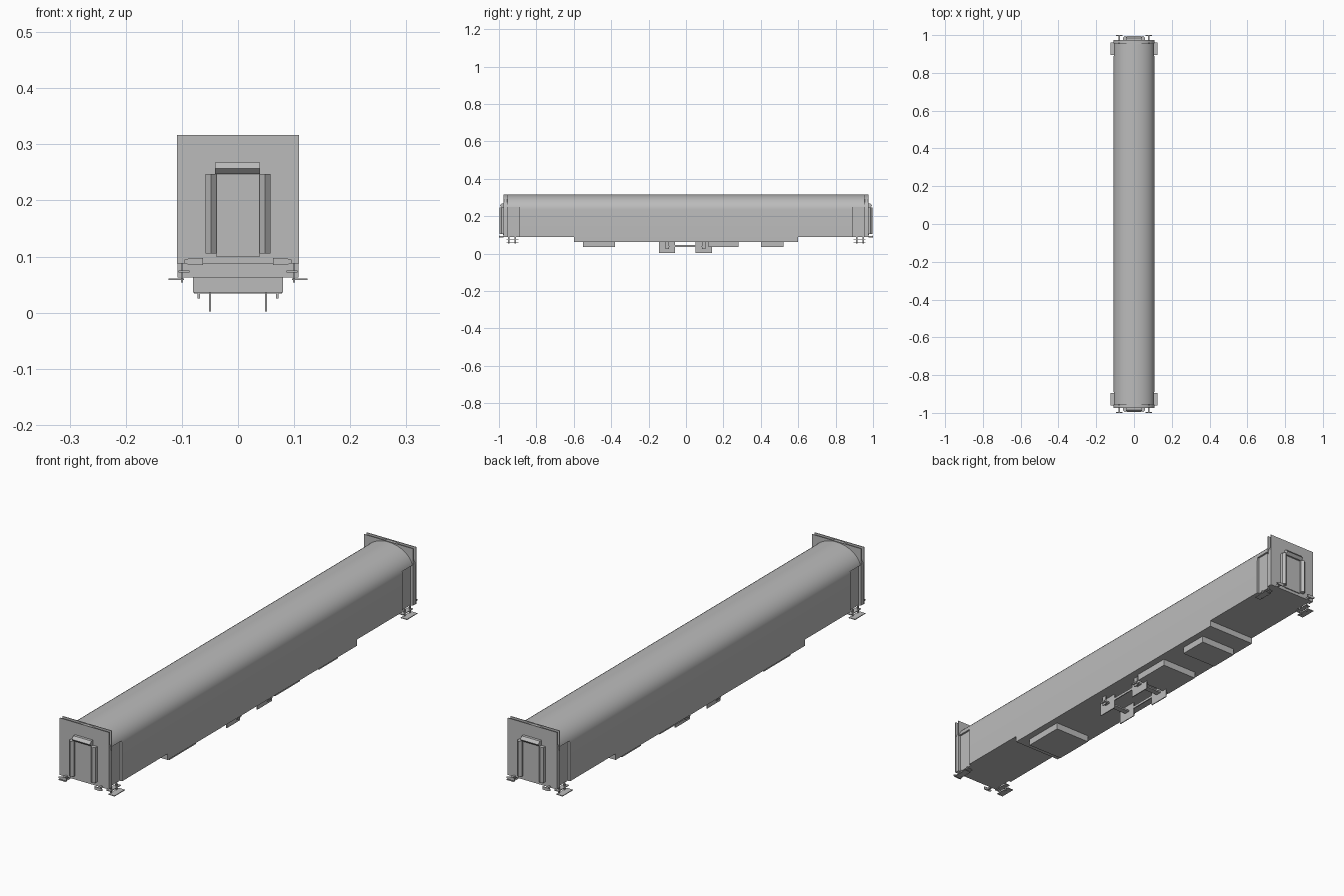
import bpy, bmesh, math

if "Cube" in bpy.data.objects:
    bpy.data.objects.remove(bpy.data.objects["Cube"], do_unlink=True)

grey = bpy.data.materials.new("plain grey")
grey.use_nodes = True
grey.diffuse_color = (0.5, 0.5, 0.5, 1)
grey.node_tree.nodes["Principled BSDF"].inputs["Base Color"].default_value = (0.5, 0.5, 0.5, 1)


def finish(name, bm):
    bmesh.ops.recalc_face_normals(bm, faces=bm.faces)
    me = bpy.data.meshes.new(name)
    bm.to_mesh(me)
    bm.free()
    me.materials.append(grey)
    ob = bpy.data.objects.new(name, me)
    bpy.context.collection.objects.link(ob)
    return ob


def box(name, x0, x1, y0, y1, z0, z1):
    bm = bmesh.new()
    bmesh.ops.create_cube(bm, size=1)
    for v in bm.verts:
        v.co = ((x0 + x1) / 2 + v.co.x * (x1 - x0),
                (y0 + y1) / 2 + v.co.y * (y1 - y0),
                (z0 + z1) / 2 + v.co.z * (z1 - z0))
    return finish(name, bm)


def prism(name, points, depth):
    """Extrude a closed outline of 3D points along a vector."""
    bm = bmesh.new()
    face = bm.faces.new([bm.verts.new(p) for p in points])
    out = bmesh.ops.extrude_face_region(bm, geom=[face])
    moved = [g for g in out["geom"] if isinstance(g, bmesh.types.BMVert)]
    bmesh.ops.translate(bm, verts=moved, vec=depth)
    return finish(name, bm)


W, FLOOR, EAVES, TOP = 0.108, 0.088, 0.235, 0.315
BODY, PLATE = 0.972, 0.975

# Body shell with an arched roof
arc = [math.pi * i / 24 for i in range(25)]
outline = [(W * math.cos(a), -BODY, EAVES + (TOP - EAVES) * math.sin(a)) for a in arc]
outline = [(W, -BODY, FLOOR)] + outline + [(-W, -BODY, FLOOR)]
body = prism("coach_body", outline, (0, 2 * BODY, 0))

# Recessed corner doorways
for sx in (-1, 1):
    for sy in (-1, 1):
        xs, ys = sorted((sx * 0.098, sx * 0.13)), sorted((sy * 0.89, sy * 0.958))
        cutter = box("doorway_cutter", *xs, *ys, FLOOR - 0.01, 0.25)
        cutter.hide_render = True
        cutter.hide_viewport = True
        mod = body.modifiers.new("doorway", "BOOLEAN")
        mod.operation, mod.solver, mod.object = "DIFFERENCE", "EXACT", cutter

# Smooth roof
bpy.ops.object.select_all(action="DESELECT")
body.select_set(True)
bpy.context.view_layer.objects.active = body
bpy.ops.object.shade_smooth_by_angle(angle=math.radians(30))

# Deeper middle section and underfloor equipment
box("centre_skirt", -W, W, -0.6, 0.6, 0.063, FLOOR + 0.002)
for name, y0, y1 in (("battery_box", -0.55, -0.38), ("control_box", 0.12, 0.28),
                     ("air_box", 0.4, 0.52)):
    box(name, -0.08, 0.08, y0, y1, 0.036, 0.064)

# Central hanger plates with linkage
for x in (-0.05, 0.05):
    for y0, y1 in ((-0.145, -0.06), (0.05, 0.14)):
        box("hanger_plate", x - 0.002, x + 0.002, y0, y1, 0.002, 0.064)
    box("hanger_link", x - 0.002, x + 0.002, -0.06, 0.05, 0.036, 0.046)
for y in (-0.1, 0.095):
    box("cross_beam", -0.078, 0.078, y - 0.012, y + 0.012, 0.034, 0.04)
    for x in (-0.07, 0.07):
        box("beam_lug", x - 0.002, x + 0.002, y - 0.01, y + 0.01, 0.025, 0.064)

for s in (-1, 1):
    # End walls: outer and inner sheets
    for y in (PLATE, 0.958):
        ys = sorted((s * y, s * (y - 0.003)))
        box("end_wall", -W - 0.001, W + 0.001, *ys, FLOOR, 0.317)

    # Gangway door and folded surround
    ys = sorted((s * PLATE, s * 0.979))
    box("gangway_door", -0.039, 0.039, *ys, 0.1, 0.247)
    for x in (-0.048, 0.048):
        fold = [(x - 0.01, s * PLATE, 0.105), (x - 0.01, s * 0.986, 0.105),
                (x, s * 0.996, 0.105), (x + 0.01, s * 0.986, 0.105),
                (x + 0.01, s * PLATE, 0.105)]
        prism("gangway_side_fold", fold, (0, 0, 0.142))
    fold = [(-0.041, s * PLATE, 0.247), (-0.041, s * 0.986, 0.247),
            (-0.041, s * 0.996, 0.257), (-0.041, s * 0.986, 0.268),
            (-0.041, s * PLATE, 0.268)]
    prism("gangway_top_fold", fold, (0.08, 0, 0))

    for m in (-1, 1):
        # Buffers with a rounded outer end
        pad = [(m * 0.062, 0.085), (m * 0.086, 0.085), (m * 0.096, 0.088),
               (m * 0.096, 0.094), (m * 0.086, 0.097), (m * 0.062, 0.097)]
        prism("buffer_pad", [(x, s, z) for x, z in pad], (0, -s * 0.004, 0))
        xs = sorted((m * 0.074, m * 0.082))
        box("buffer_stem", *xs, *sorted((s * PLATE, s * 0.997)), 0.087, 0.095)

        # Door footsteps and their brackets
        ys = sorted((s * 0.895, s * 0.96))
        box("outer_step", *sorted((m * 0.096, m * 0.124)), *ys, 0.058, 0.061)
        box("inner_step", *sorted((m * 0.086, m * 0.106)), *ys, 0.072, 0.075)
        for y in (0.91, 0.945):
            box("step_bracket", *sorted((m * 0.098, m * 0.102)),
                *sorted((s * y, s * (y + 0.006))), 0.054, 0.09)
